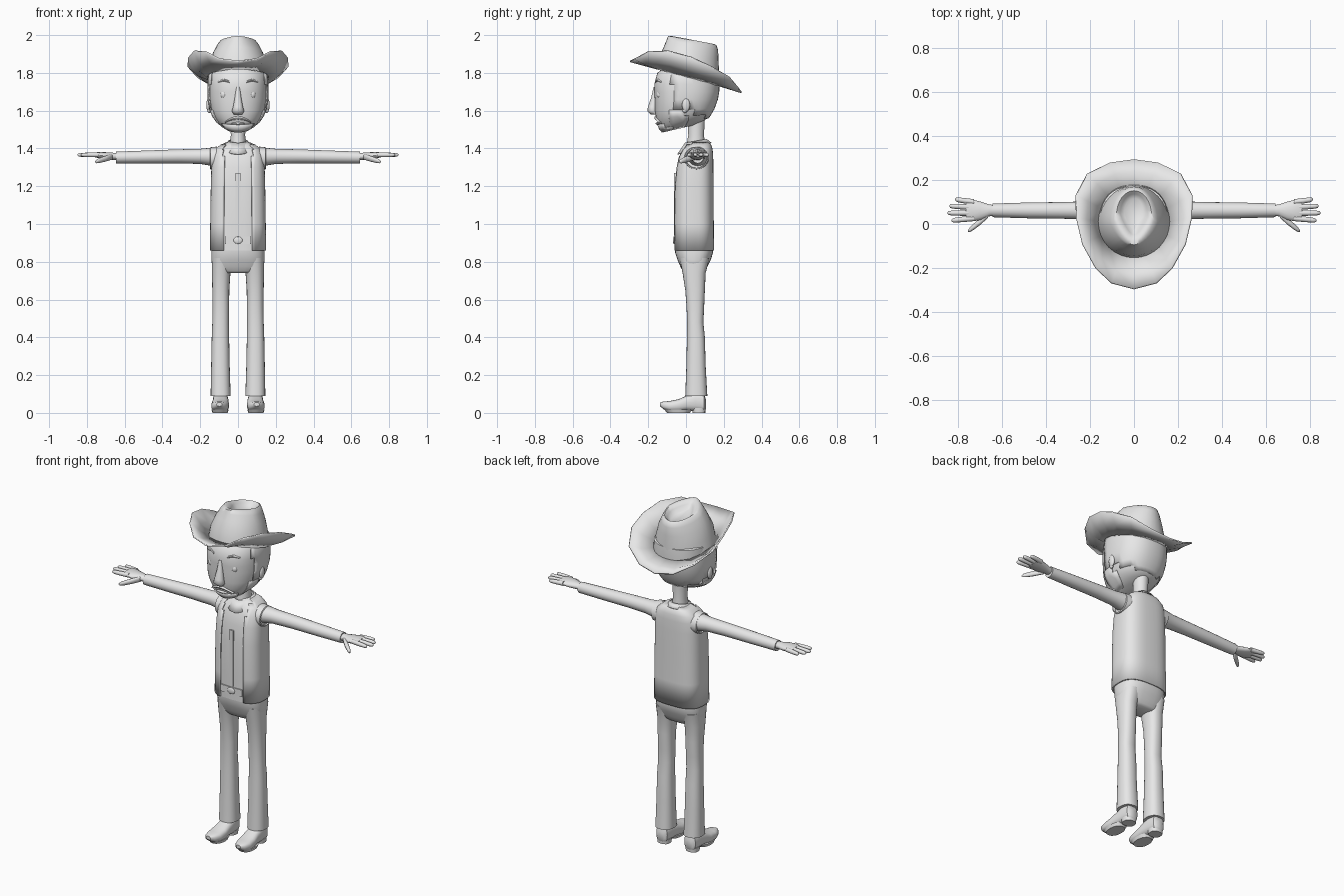
import bpy, bmesh, math
from mathutils import Vector

GREY = bpy.data.materials.new("plain_grey")
GREY.diffuse_color = (0.8, 0.8, 0.8, 1)


def spow(v, p):
    return math.copysign(abs(v) ** p, v)


def zring(zf, zb, yf, yb, rx, p=0.8, cx=0.0, n=32):
    """Horizontal ring, tilted from height zf at its front to zb at its back."""
    out = []
    for i in range(n):
        a = math.tau * i / n
        f = 0.5 - 0.5 * spow(math.cos(a), p)
        out.append(Vector((cx + rx * spow(math.sin(a), p), yf + (yb - yf) * f, zf + (zb - zf) * f)))
    return out


def xring(x, y, z, ry, rz, n=16):
    return [Vector((x, y + ry * math.cos(math.tau * i / n), z + rz * math.sin(math.tau * i / n))) for i in range(n)]


def yring(y, zlo, zhi, rx, cx, n=20, p=0.75):
    return [Vector((cx + rx * spow(math.cos(math.tau * i / n), p), y,
                    (zlo + zhi) / 2 + (zhi - zlo) / 2 * spow(math.sin(math.tau * i / n), p))) for i in range(n)]


def loft(name, rings, caps=(True, True), keep=None, thick=0.0, angle=40):
    """Skin a list of rings; keep(centre) filters faces to make partial shells."""
    bm = bmesh.new()
    rows = [[bm.verts.new(v) for v in r] for r in rings]
    n = len(rows[0])
    for a, b in zip(rows, rows[1:]):
        for i in range(n):
            j = (i + 1) % n
            bm.faces.new((a[i], a[j], b[j], b[i]))
    if caps[0]:
        bm.faces.new(rows[0])
    if caps[1]:
        bm.faces.new(rows[-1])
    bmesh.ops.recalc_face_normals(bm, faces=bm.faces)
    if keep:
        bad = [f for f in bm.faces if not keep(f.calc_center_median())]
        bmesh.ops.delete(bm, geom=bad, context='FACES')
    return finish(name, bm, thick, angle)


def finish(name, bm, thick=0.0, angle=40):
    me = bpy.data.meshes.new(name)
    bm.to_mesh(me)
    bm.free()
    ob = bpy.data.objects.new(name, me)
    bpy.context.collection.objects.link(ob)
    me.materials.append(GREY)
    if thick:
        m = ob.modifiers.new("thickness", 'SOLIDIFY')
        m.thickness = thick
        m.offset = -1
    bpy.ops.object.select_all(action='DESELECT')
    ob.select_set(True)
    bpy.context.view_layer.objects.active = ob
    bpy.ops.object.shade_smooth_by_angle(angle=math.radians(angle))
    return ob


def ball(name, c, r):
    bm = bmesh.new()
    bmesh.ops.create_uvsphere(bm, u_segments=16, v_segments=10, radius=1)
    for v in bm.verts:
        v.co = Vector((v.co.x * r[0] + c[0], v.co.y * r[1] + c[1], v.co.z * r[2] + c[2]))
    return finish(name, bm)


# Head, with hair and goatee as thin shells over it
HEAD = [(1.84, 1.82, -.10, .13, .12), (1.80, 1.80, -.152, .168, .15), (1.74, 1.74, -.168, .172, .155),
        (1.70, 1.70, -.168, .170, .156), (1.66, 1.66, -.166, .163, .154), (1.60, 1.61, -.165, .145, .146),
        (1.56, 1.58, -.158, .128, .132), (1.525, 1.56, -.147, .115, .112), (1.50, 1.545, -.135, .09, .085),
        (1.485, 1.525, -.122, .05, .055)]


def head_rings(d):
    return [zring(a, b, c - d, e + d, r + d, 0.86, n=40) for a, b, c, e, r in HEAD]


loft("head", head_rings(0))
loft("hair", head_rings(.006), (False, False), lambda c: c.y > -.07 and c.z > 1.60 - .3 * max(c.y, 0), .006)
loft("sideburn_beard", head_rings(.005), (False, False),
     lambda c: -.09 < c.y < 0 and c.z < 1.62 and abs(c.x) > .06, .005)
loft("goatee", head_rings(.006), (False, True), lambda c: c.y < -.07 and c.z < 1.53 and abs(c.x) < .075, .006)
loft("neck", [zring(1.40, 1.40, .0, .105, .045, 1), zring(1.47, 1.47, .012, .095, .038, 1),
              zring(1.56, 1.56, .01, .10, .042, 1)])

# Nose, mouth and moustache
loft("nose", [zring(1.725, 1.725, -.172, -.15, .010, 1, n=16), zring(1.67, 1.67, -.184, -.15, .017, 1, n=16),
              zring(1.62, 1.62, -.202, -.15, .026, 1, n=16), zring(1.597, 1.597, -.204, -.15, .033, 1, n=16),
              zring(1.58, 1.58, -.188, -.15, .022, 1, n=16)], angle=60)
ball("lower_lip", (0, -.15, 1.532), (.035, .012, .007))
loft("moustache", [xring(x, -.158 + 4 * x * x, 1.562 - 5 * x * x, .010, .004 + .006 * (1 - abs(x) / .07), 10)
                   for x in (-.07, -.05, -.025, 0, .025, .05, .07)])

# Eyes, brows and ears
for s, side in ((-1, "right"), (1, "left")):
    ball(side + "_eye", (s * .075, -.138, 1.685), (.019, .018, .022))
    loft(side + "_brow", [xring(s * x, y, z, .008, h, 8) for x, y, z, h in
                          ((.045, -.158, 1.752, .006), (.075, -.148, 1.762, .007), (.105, -.128, 1.752, .004))])
    ball(side + "_ear", (s * .156, .0, 1.63), (.012, .021, .036))
    ball(side + "_earlobe", (s * .152, -.006, 1.602), (.010, .013, .014))

# Hat brim: half outline (x, y, z) from front to back, mirrored
HALF = [(0, -.295, 1.865), (.10, -.268, 1.878), (.17, -.20, 1.915), (.23, -.09, 1.918), (.258, .03, 1.885),
        (.262, .13, 1.838), (.21, .23, 1.78), (.11, .28, 1.72), (0, .295, 1.70)]
outer = [Vector(p) for p in HALF] + [Vector((-x, y, z)) for x, y, z in HALF[-2:0:-1]]


def crown_ring(cy, rf, rb, w, k, z0, s, n=32):
    """Teardrop ring narrowing to the front, lying on a sloped plane."""
    out = []
    for i in range(n):
        a = math.tau * i / n
        c = math.cos(a)
        y = cy - c * (rf if c > 0 else rb)
        out.append(Vector((w * math.sin(a) * (1 - k * max(0, c)), y, z0 - s * y)))
    return out


inner = crown_ring(.01, .160, .160, .160, 0, 1.785, .27, 16)
mid = []
for p, q in zip(inner, outer):
    m = p.lerp(q, .55)
    m.z -= .07 * abs(m.x)
    mid.append(m)
loft("hat_brim", [inner, mid, outer], (False, False), thick=.008, angle=50)

# Hat crown with teardrop dent
loft("hat_crown", [crown_ring(*r) for r in (
    (.01, .165, .165, .165, 0, 1.778, .27), (.01, .155, .165, .152, 0, 1.845, .25),
    (.01, .128, .162, .132, .1, 1.91, .23), (.01, .112, .160, .108, .25, 1.955, .21),
    (.02, .115, .142, .092, .35, 1.977, .19), (.04, .115, .112, .080, .4, 1.981, .19),
    (.045, .095, .092, .062, .45, 1.966, .2), (.045, .075, .073, .045, .5, 1.945, .2))], (False, True), angle=55)

# Shirt body with an open vest over it
TORSO = [(.86, -.060, .142, .142), (1.0, -.060, .140, .140), (1.2, -.058, .139, .137), (1.3, -.048, .138, .134),
         (1.36, -.035, .137, .130), (1.395, -.018, .134, .116), (1.42, .0, .126, .085), (1.435, .015, .11, .05)]


def torso_rings(d):
    return [zring(z, z, f - d, b + d, r + d, .7, n=48) for z, f, b, r in TORSO]


loft("shirt", torso_rings(0))
loft("vest", torso_rings(.007), (False, False), lambda c: c.y > .03 or abs(c.x) > .075, .007)
loft("collar", [zring(1.43, 1.45, -.005, .11, .052, 1), zring(1.37, 1.43, -.046, .135, .08, 1.1)],
     (False, False), thick=.005)


def plate(name, x0, x1, y0, y1, z0, z1):
    bm = bmesh.new()
    bmesh.ops.create_cube(bm, size=1)
    for v in bm.verts:
        v.co = Vector(((x0 + x1) / 2 + v.co.x * (x1 - x0), (y0 + y1) / 2 + v.co.y * (y1 - y0),
                       (z0 + z1) / 2 + v.co.z * (z1 - z0)))
    return finish(name, bm)


plate("shirt_placket", -.012, .012, -.063, -.054, .94, 1.27)
plate("belt", -.07, .07, -.064, -.055, .895, .935)
ball("belt_buckle", (0, -.064, .914), (.024, .006, .019))

# Hips
loft("hips", [zring(z, z, f, b, r, .75) for z, f, b, r in (
    (.89, -.058, .14, .138), (.85, -.058, .143, .141), (.81, -.045, .132, .141), (.775, -.03, .114, .137),
    (.752, -.018, .104, .12), (.74, -.008, .092, .09))], angle=60)

for s, side in ((-1, "right"), (1, "left")):
    # Trouser leg and shoe
    loft(side + "_trouser_leg", [zring(z, z, f, b, r, .85, s * cx, 24) for z, f, b, r, cx in (
        (.82, -.035, .125, .055, .084), (.74, -.018, .104, .049, .089), (.65, -.004, .10, .045, .091),
        (.56, .003, .096, .044, .091), (.48, .006, .092, .044, .092), (.40, .005, .10, .046, .093),
        (.25, .002, .104, .049, .093), (.09, -.004, .113, .053, .092))])
    loft(side + "_shoe", [yring(y, lo, hi, r, s * (.092 + .05 * max(0, -y))) for y, lo, hi, r in (
        (.106, .02, .07, .022), (.095, .006, .10, .036), (.05, .008, .11, .041), (.0, .012, .09, .043),
        (-.04, .006, .072, .047), (-.085, .008, .063, .045), (-.12, .02, .06, .032), (-.137, .035, .055, .014))])
    loft(side + "_heel", [zring(0, 0, .035, .102, .036, .8, s * .092, 16),
                          zring(.025, .025, .03, .104, .038, .8, s * .092, 16)])
    loft(side + "_sole", [zring(0, 0, -.10, .02, .040, .9, s * .095, 16),
                          zring(.018, .018, -.115, .035, .046, .9, s * .095, 16)])
    # Sleeve, vest armhole and cuff
    loft(side + "_sleeve", [xring(s * x, .062, z, ry, rz, 20) for x, z, ry, rz in (
        (.08, 1.352, .060, .055), (.14, 1.356, .052, .048), (.20, 1.358, .042, .040), (.32, 1.358, .038, .037),
        (.48, 1.355, .036, .034), (.645, 1.352, .031, .031))])
    loft(side + "_armhole", [xring(s * x, .055, 1.348, r, r - .004, 24) for x, r in
                             ((.11, .066), (.146, .062), (.149, .056), (.12, .052))], (False, False))
    # Hand, fingers and thumb
    loft(side + "_palm", [xring(s * x, y, z, ry, rz) for x, y, z, ry, rz in (
        (.62, .062, 1.356, .022, .020), (.66, .062, 1.358, .027, .019), (.70, .060, 1.361, .042, .019),
        (.74, .062, 1.365, .050, .016), (.765, .064, 1.366, .047, .011))])
    for k, (y0, y1, tip) in enumerate(((.100, .112, .815), (.076, .082, .842), (.050, .050, .85), (.026, .016, .832))):
        loft(f"{side}_finger_{k + 1}", [xring(s * (.73 + (tip - .73) * t), y0 + (y1 - y0) * t, 1.366, r, r, 10)
                                        for t, r in ((0, .013), (.5, .0125), (.85, .011), (.96, .008), (1, .003))],
             angle=60)
    loft(side + "_thumb", [xring(s * x, y, z, r, r, 10) for x, y, z, r in (
        (.665, .045, 1.356, .016), (.70, .012, 1.346, .016), (.73, -.012, 1.337, .014), (.748, -.026, 1.332, .011),
        (.756, -.032, 1.330, .004))], angle=60)
